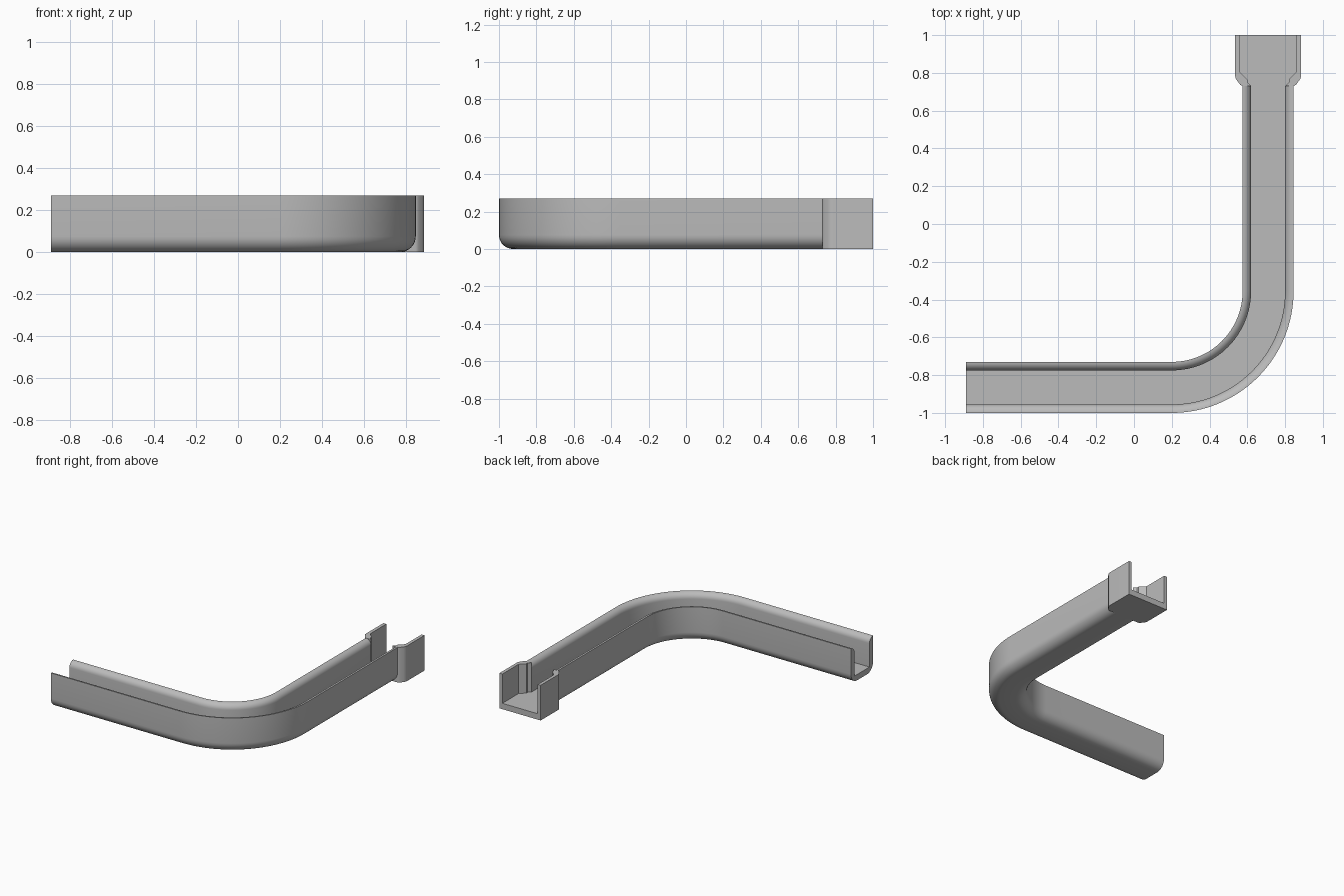
import bpy, bmesh
from math import sin, cos, pi, radians

cube = bpy.data.objects.get("Cube")
if cube:
    bpy.data.objects.remove(cube, do_unlink=True)

# Shared sizes
H, FLOOR = 0.27, 0.045           # overall height, floor thickness
OUT, INN = 0.135, 0.09           # half widths of the gutter
ARM_X, ARM_Y = 0.71, -0.865      # centre lines of the two arms
BEND = 0.51                      # centre line radius of the bend
JOIN = 0.73                      # where the socket starts

grey = bpy.data.materials.new("light_grey")
grey.use_nodes = True
grey.diffuse_color = (0.5, 0.5, 0.5, 1)
grey.node_tree.nodes["Principled BSDF"].inputs["Base Color"].default_value = (0.5, 0.5, 0.5, 1)


def finish(name, bm):
    bmesh.ops.recalc_face_normals(bm, faces=bm.faces[:])
    mesh = bpy.data.meshes.new(name)
    bm.to_mesh(mesh)
    bm.free()
    mesh.materials.append(grey)
    ob = bpy.data.objects.new(name, mesh)
    bpy.context.collection.objects.link(ob)
    bpy.ops.object.select_all(action='DESELECT')
    ob.select_set(True)
    bpy.context.view_layer.objects.active = ob
    bpy.ops.object.shade_smooth_by_angle(angle=radians(30))
    return ob


def arc(cx, cy, r, a0, a1, n):
    return [(cx + r * cos(a0 + (a1 - a0) * i / n),
             cy + r * sin(a0 + (a1 - a0) * i / n)) for i in range(n + 1)]


def mirrored(half):
    return half + [(-x, y) for x, y in reversed(half)]


# Bent gutter: U section with rounded bottom edges and rounded inner lips
R = 0.075
bottom = arc(OUT - R, R, R, -pi / 2, 0, 8)
lip = arc(OUT, H - FLOOR, FLOOR, pi / 2, pi, 8)
section = mirrored(bottom + lip + [(INN, FLOOR)])

cx, cy = ARM_X - BEND, ARM_Y + BEND
stations = [(-0.89, ARM_Y, -pi / 2)]
for i in range(33):
    a = -pi / 2 + pi / 2 * i / 32
    stations.append((cx + BEND * cos(a), cy + BEND * sin(a), a))
stations.append((ARM_X, JOIN, 0))

bm = bmesh.new()
rings = [[bm.verts.new((x + s * cos(a), y + s * sin(a), z)) for s, z in section]
         for x, y, a in stations]
n = len(section)
for r0, r1 in zip(rings, rings[1:]):
    for i in range(n):
        j = (i + 1) % n
        bm.faces.new((r0[i], r0[j], r1[j], r1[i]))
bm.faces.new(rings[0])
bm.faces.new(rings[-1])
finish("bent_gutter", bm)

# Socket: wider square-bottomed trough with curved shoulders and a stepped inside
outer = [(OUT, JOIN)] + arc(OUT - 0.01, JOIN + 0.06, 0.05, -pi / 3, 0, 8)
outer = [(OUT, JOIN), (0.148, 0.737)] + arc(0.125, 0.79, 0.05, -pi / 4, 0, 8) + [(0.175, 1)]
inner = [(INN, JOIN), (0.11, 0.75), (0.11, 0.765), (0.15, 0.805), (0.15, 1)]

bm = bmesh.new()


def row(points, side, z):
    return [bm.verts.new((ARM_X + side * x, y, z)) for x, y in points]


def strip(a, b):
    for i in range(len(a) - 1):
        bm.faces.new((a[i], a[i + 1], b[i + 1], b[i]))


sides = []
for s in (1, -1):
    ob_, ot = row(outer, s, 0), row(outer, s, H)
    it, ib = row(inner, s, H), row(inner, s, FLOOR)
    strip(ob_, ot)                       # outer wall
    strip(it, ib)                        # inner wall
    bm.faces.new(ot + it[::-1])          # top rim
    sides.append((ob_, ot, it, ib))
right, left = sides
bm.faces.new(right[0] + left[0][::-1])   # underside
bm.faces.new(right[3] + left[3][::-1])   # inside floor
for end in (0, -1):                      # U-shaped ends
    bm.faces.new([r[end] for r in right] + [r[end] for r in reversed(left)])
finish("socket", bm)
